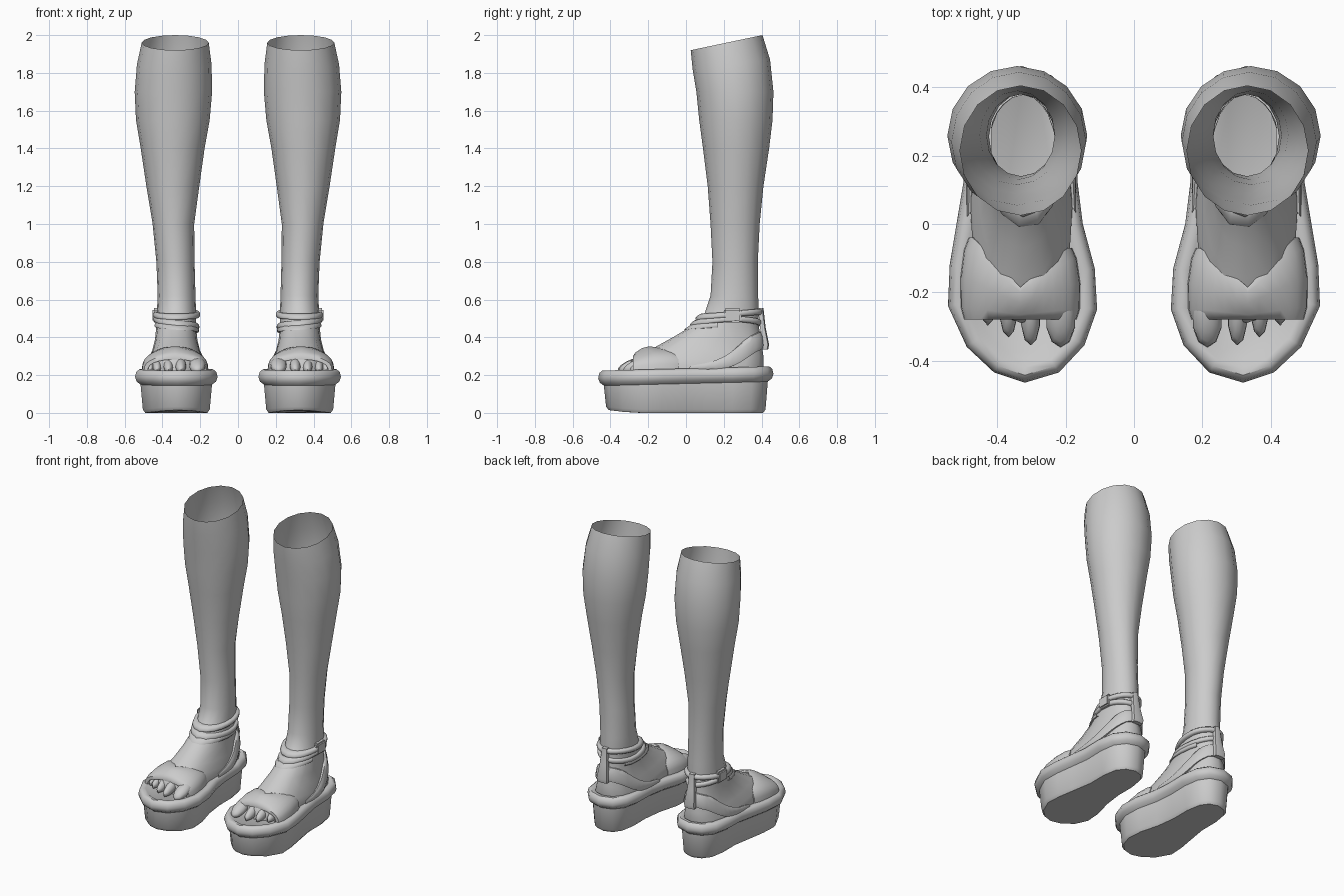
import bpy, bmesh, math
from mathutils import Vector, Matrix
from mathutils.bvhtree import BVHTree

if "Cube" in bpy.data.objects:
    bpy.data.objects.remove(bpy.data.objects["Cube"])

grey = bpy.data.materials.new("plain_grey")
grey.diffuse_color = (0.6, 0.6, 0.6, 1)
grey.use_nodes = True
grey.node_tree.nodes["Principled BSDF"].inputs["Base Color"].default_value = grey.diffuse_color


def finish(name, bm, angle=50):
    """Turn a bmesh into a smooth object mirrored to the other side."""
    bmesh.ops.recalc_face_normals(bm, faces=bm.faces[:])
    me = bpy.data.meshes.new(name)
    bm.to_mesh(me)
    bm.free()
    me.materials.append(grey)
    me.shade_smooth()
    me.set_sharp_from_angle(angle=math.radians(angle))
    ob = bpy.data.objects.new(name, me)
    bpy.context.collection.objects.link(ob)
    mod = ob.modifiers.new("other_side", 'MIRROR')
    mod.use_mirror_merge = False
    return ob


def loft(rows, closed=True, cap_first=False, cap_last=False):
    """Skin a list of equally long point rows."""
    bm = bmesh.new()
    grid = [[bm.verts.new(p) for p in row] for row in rows]
    n = len(rows[0])
    for a, b in zip(grid, grid[1:]):
        for i in range(n if closed else n - 1):
            j = (i + 1) % n
            bm.faces.new((a[i], a[j], b[j], b[i]))
    if cap_first:
        bm.faces.new(grid[0])
    if cap_last:
        bm.faces.new(grid[-1])
    return bm


def mix(a, b, t):
    return a + (b - a) * t


# Leg and foot: front y, front z, back y, back z, inner x, outer x, squareness
LEG = [(.025, 1.92, .405, 2.0, .155, .51, 1), (.035, 1.82, .445, 1.87, .14, .535, 1),
       (.055, 1.7, .463, 1.7, .137, .547, 1), (.07, 1.55, .458, 1.55, .15, .54, 1),
       (.09, 1.4, .44, 1.4, .177, .515, 1), (.115, 1.2, .41, 1.2, .205, .485, 1),
       (.13, 1.0, .39, 1.0, .232, .452, 1), (.14, .8, .38, .8, .23, .432, 1),
       (.13, .62, .382, .62, .225, .425, 1), (.10, .53, .385, .53, .222, .43, 1),
       (.03, .46, .385, .46, .222, .432, .95), (-.07, .40, .40, .37, .215, .44, .85),
       (-.16, .35, .41, .30, .20, .455, .75), (-.24, .31, .41, .24, .185, .475, .7),
       (-.29, .275, .405, .215, .18, .48, .7), (-.29, .205, .40, .205, .18, .48, .7)]
rows = []
for fy, fz, by, bz, x0, x1, e in LEG:
    row = []
    for i in range(16):
        a = math.tau * i / 16
        c, s = math.cos(a), (1 + math.sin(a)) / 2
        row.append((mix(x0, x1, .5) + (x1 - x0) / 2 * math.copysign(abs(c) ** e, c),
                    mix(fy, by, s), mix(fz, bz, s)))
    rows.append(row)
bm = loft(rows, cap_last=True)
skin = BVHTree.FromBMesh(bm)
finish("leg_and_foot", bm, 70)

# Platform sole: outline swept through inset and height levels
OUTLINE = [(.32, -.465), (.41, -.435), (.49, -.36), (.545, -.24), (.54, -.12), (.52, 0),
           (.50, .12), (.50, .25), (.48, .36), (.42, .435), (.33, .463), (.24, .435),
           (.185, .36), (.165, .25), (.165, .12), (.15, 0), (.115, -.13), (.108, -.25),
           (.145, -.355), (.22, -.435)]
LEVELS = [(.055, 0), (.042, .018), (.03, .155), (.008, .172), (0, .195), (.006, .222),
          (.022, .235), (.045, .233), (.07, .215)]
pts = [Vector(p) for p in OUTLINE]
rows = []
for inset, z in LEVELS:
    row = []
    for i, p in enumerate(pts):
        t = (pts[(i + 1) % len(pts)] - pts[i - 1]).normalized()
        q = p + Vector((-t.y, t.x)) * inset
        tilt = .011 * p.y / .465 if z > .1 else .015 * max(0, -p.y - .3) / .165
        row.append((q.x, q.y, z + tilt))
    rows.append(row)
finish("platform_sole", loft(rows, cap_first=True, cap_last=True), 45)

# Toes: tapered ellipsoids from big toe to little toe
for i, (x, tip, r) in enumerate([(.215, -.362, .044), (.303, -.356, .029), (.368, -.332, .027),
                                 (.428, -.298, .025), (.465, -.275, .022)]):
    bm = bmesh.new()
    bmesh.ops.create_uvsphere(bm, u_segments=10, v_segments=8, radius=1)
    turn = (Matrix.Translation((x, tip + .085, .252)) @ Matrix.Rotation(math.radians(20), 4, 'X')
            @ Matrix.Diagonal((r, .09, .034, 1)))
    bmesh.ops.transform(bm, matrix=turn, verts=bm.verts[:])
    finish("toe_%d" % (i + 1), bm, 80)

# Toe strap: padded arch with a V-shaped rear edge
PAD = [(0, -.02), (0, 0), (.15, .012), (.5, .018), (.85, .012), (1, 0), (1, -.02)]
rows = []
for i in range(17):
    t = math.pi * i / 16
    c, s = math.cos(t), math.sin(t) ** .7
    rear = -.185 + (.145 if c > 0 else .115) * min(1, abs(c) * 1.1)
    row = []
    for u, puff in PAD:
        w, h = mix(.165, .152, u) + puff, mix(.085, .128, u) + puff
        row.append((.333 + w * c, mix(-.28, rear, u), .218 + h * s))
    rows.append(row)
finish("toe_strap", loft(rows), 60)


def band(name, a0, a1, low, high, thick, n=24):
    """Strap wrapped on the skin between two angles and two height functions."""
    rows = []
    for i in range(n + 1):
        a = mix(a0, a1, i / n)
        d = Vector((math.cos(a), math.sin(a), 0))
        row = []
        for u, off in ((0, -.006), (0, .6), (.25, .95), (.75, .95), (1, .6), (1, -.006)):
            z = mix(low(a), high(a), u)
            axis = Vector((.325, .25, z))
            hit = skin.ray_cast(axis + d, -d)[0] or axis + d * .12
            row.append(hit + d * (off * thick if off > 0 else off))
        rows.append(row)
    return finish(name, loft(rows), 60)


# Ankle straps
band("ankle_strap", 0, math.tau, lambda a: .507 + .012 * math.sin(a),
     lambda a: .538 + .012 * math.sin(a), .024)
band("lower_wrap", 0, math.tau, lambda a: .462 + .02 * math.cos(a),
     lambda a: .492 + .02 * math.cos(a), .02)
band("inner_wrap", math.pi * .8, math.pi * 1.8, lambda a: .44 + .016 * math.cos(a),
     lambda a: .468 + .016 * math.cos(a), .017, 14)


# Heel strap rising from the sole to the back of the ankle
def rise(a):
    return max(0, (math.sin(a) + .81) / 1.81)


band("heel_strap", -.95, math.pi + .95, lambda a: .225 + .12 * rise(a) ** 2,
     lambda a: .25 + .18 * rise(a), .02)

# Heel tab: tapered plate up the back
rows = []
for z, y, w in ((.335, .425, .034), (.36, .43, .036), (.45, .412, .026), (.555, .4, .017)):
    rows.append([(.325 - w, y - .02, z), (.325 + w, y - .02, z),
                 (.325 + w, y + .004, z), (.325, y + .01, z), (.325 - w, y + .004, z)])
finish("heel_tab", loft(rows, cap_first=True, cap_last=True), 50)

# Buckle on the outer side
bm = bmesh.new()
bmesh.ops.create_cube(bm, size=1, matrix=Matrix.Translation((.435, .247, .517))
                      @ Matrix.Diagonal((.035, .092, .076, 1)))
bmesh.ops.bevel(bm, geom=bm.edges[:], offset=.009, segments=2, affect='EDGES')
finish("buckle", bm, 50)
